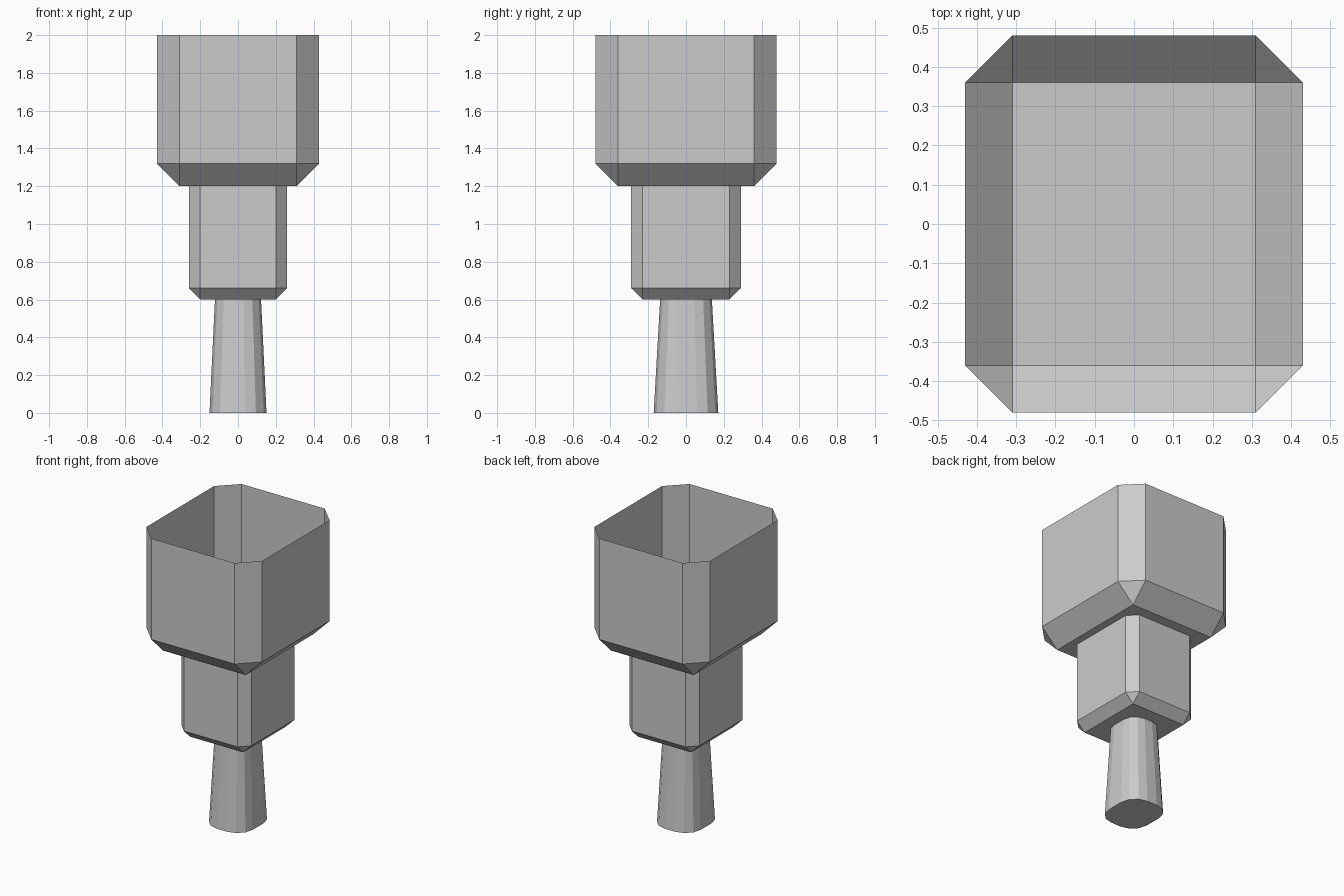
import bpy, bmesh, math

if "Cube" in bpy.data.objects:
    bpy.data.objects.remove(bpy.data.objects["Cube"])

grey = bpy.data.materials.new("plain grey")
grey.diffuse_color = (0.6, 0.6, 0.6, 1)
grey.use_nodes = True
grey.node_tree.nodes["Principled BSDF"].inputs["Base Color"].default_value = grey.diffuse_color


def finish(name, bm):
    bmesh.ops.recalc_face_normals(bm, faces=bm.faces)
    mesh = bpy.data.meshes.new(name)
    bm.to_mesh(mesh)
    bm.free()
    mesh.materials.append(grey)
    obj = bpy.data.objects.new(name, mesh)
    bpy.context.collection.objects.link(obj)


def open_box(name, hx, hy, z0, z1, c):
    """Thin open-topped box with chamfered corners and base, chamfer width c."""
    bm = bmesh.new()
    floor, low, high = [], [], []
    for sx, sy in ((1, 1), (-1, 1), (-1, -1), (1, -1)):
        floor.append(bm.verts.new((sx * (hx - c), sy * (hy - c), z0)))
        pair = [(sx * hx, sy * (hy - c)), (sx * (hx - c), sy * hy)]
        if sx * sy < 0:
            pair.reverse()
        for x, y in pair:
            low.append(bm.verts.new((x, y, z0 + c)))
            high.append(bm.verts.new((x, y, z1)))
    bm.faces.new(floor)
    for i in range(8):
        j = (i + 1) % 8
        bm.faces.new((low[i], low[j], high[j], high[i]))
        if i % 2 == 0:    # corner triangle
            bm.faces.new((floor[i // 2], low[j], low[i]))
        else:             # sloping base strip
            bm.faces.new((floor[i // 2], floor[(i // 2 + 1) % 4], low[j], low[i]))
    finish(name, bm)


def rounded_ring(bm, hx, hy, r, z, steps=3):
    ring = []
    for q, (sx, sy) in enumerate(((1, 1), (-1, 1), (-1, -1), (1, -1))):
        for k in range(steps + 1):
            a = math.pi / 2 * (q + k / steps)
            ring.append(bm.verts.new((sx * (hx - r) + r * math.cos(a),
                                      sy * (hy - r) + r * math.sin(a), z)))
    return ring


# Wide upper box and narrower middle box
open_box("upper_box", 0.43, 0.48, 1.2, 2.0, 0.12)
open_box("middle_box", 0.26, 0.29, 0.6, 1.2, 0.06)

# Tapered stem with rounded corners
bm = bmesh.new()
bottom = rounded_ring(bm, 0.151, 0.171, 0.113, 0)
top = rounded_ring(bm, 0.122, 0.137, 0.092, 0.6)
bm.faces.new(bottom)
bm.faces.new(top)
for i in range(len(top)):
    j = (i + 1) % len(top)
    bm.faces.new((bottom[i], bottom[j], top[j], top[i]))
finish("stem", bm)
